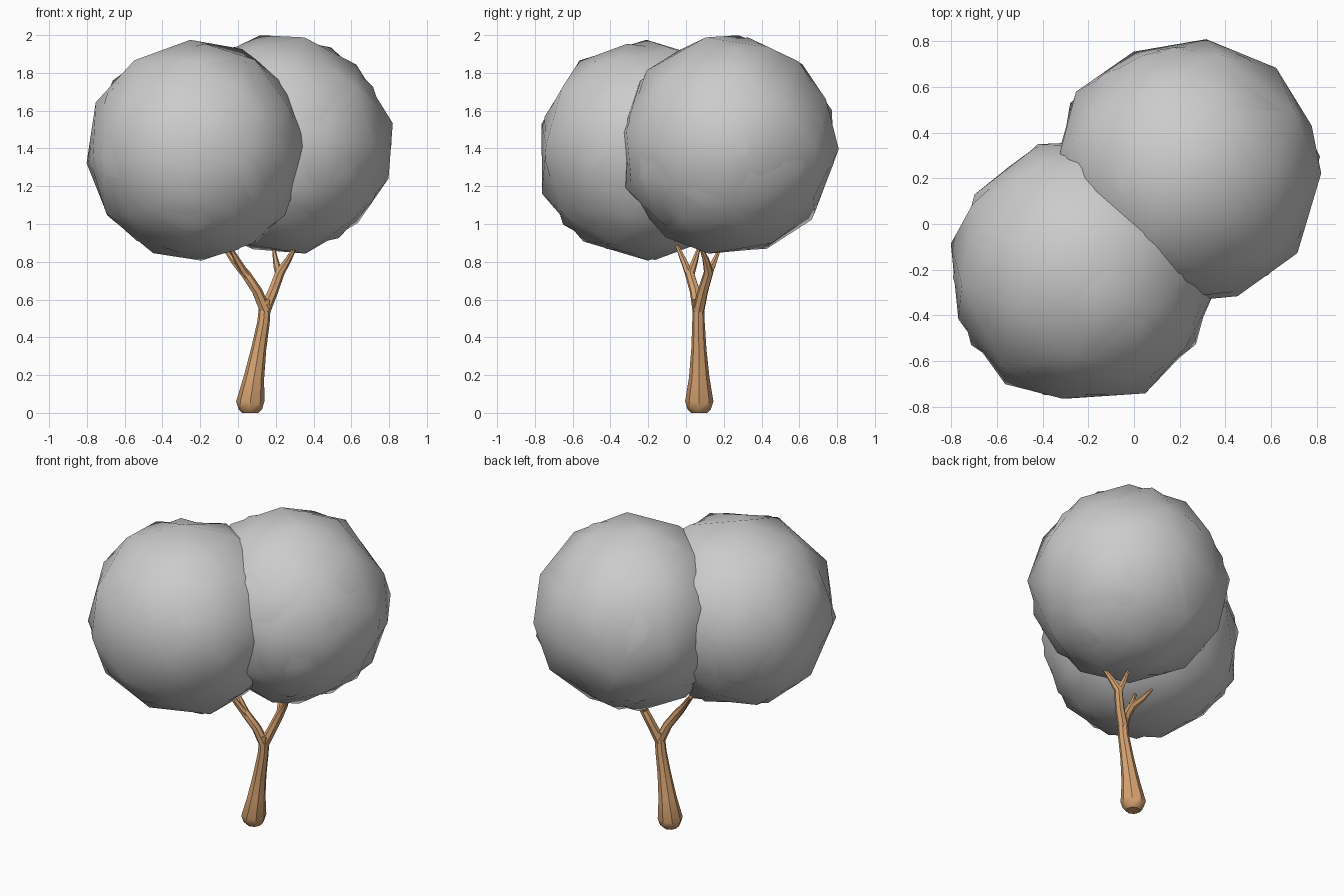
import bpy, bmesh, math, random
from mathutils import Vector, Euler

if "Cube" in bpy.data.objects:
    bpy.data.objects.remove(bpy.data.objects["Cube"])

random.seed(4)

bark = bpy.data.materials.new("bark")
bark.diffuse_color = (0.68, 0.37, 0.17, 1)
bark.use_nodes = True
bark.node_tree.nodes["Principled BSDF"].inputs["Base Color"].default_value = bark.diffuse_color


def finish(bm, name, mat=None, smooth=180):
    bmesh.ops.recalc_face_normals(bm, faces=bm.faces)
    me = bpy.data.meshes.new(name)
    bm.to_mesh(me)
    bm.free()
    ob = bpy.data.objects.new(name, me)
    bpy.context.collection.objects.link(ob)
    if mat:
        me.materials.append(mat)
    bpy.ops.object.select_all(action='DESELECT')
    bpy.context.view_layer.objects.active = ob
    ob.select_set(True)
    bpy.ops.object.shade_smooth_by_angle(angle=math.radians(smooth))
    return ob


def tube(name, pts, sides=7):
    """Tapered limb through (x, y, z, radius) points."""
    bm = bmesh.new()
    ps = [Vector(p[:3]) for p in pts]
    rings = []
    for i, p in enumerate(ps):
        d = (ps[min(i + 1, len(ps) - 1)] - ps[max(i - 1, 0)]).normalized()
        u = Vector((0, 1, 0)).cross(d).normalized()
        v = d.cross(u)
        if p.z < 0.1:
            u, v = Vector((1, 0, 0)), Vector((0, 1, 0))
        rings.append([bm.verts.new(p + pts[i][3] * (u * math.cos(a) + v * math.sin(a)))
                      for a in (2 * math.pi * k / sides for k in range(sides))])
    for a, b in zip(rings, rings[1:]):
        for k in range(sides):
            n = (k + 1) % sides
            bm.faces.new((a[k], a[n], b[n], b[k]))
    bm.faces.new(rings[0])
    bm.faces.new(rings[-1])
    return finish(bm, name, bark, 40)


def crown(name, center, radii, lo, hi):
    """Overlapping jittered low-poly leaf shells, kept inside the given bounds."""
    bm = bmesh.new()
    for r in radii:
        rot = Euler([random.uniform(0, 6.28) for _ in range(3)]).to_matrix().to_4x4()
        new = bmesh.ops.create_icosphere(bm, subdivisions=2, radius=1, matrix=rot)["verts"]
        for v in new:
            v.co += Vector([random.uniform(-0.07, 0.07) for _ in range(3)])
            p = Vector(center) + v.co.normalized() * r * random.uniform(0.98, 1.02)
            v.co = [min(max(p[i], lo[i]), hi[i]) for i in range(3)]
    return finish(bm, name)


# Trunk with a swollen foot
tube("trunk", [(0.065, 0.07, 0.0, 0.042), (0.065, 0.07, 0.02, 0.062), (0.065, 0.07, 0.06, 0.075),
               (0.085, 0.07, 0.19, 0.054), (0.11, 0.068, 0.34, 0.04), (0.135, 0.066, 0.48, 0.033),
               (0.145, 0.066, 0.60, 0.03)], 8)

# Right branch leans back, left branch leans forward; each ends in a fork
tube("right_branch", [(0.14, 0.066, 0.54, 0.032), (0.185, 0.09, 0.645, 0.028), (0.222, 0.12, 0.745, 0.026),
                      (0.265, 0.105, 0.81, 0.018), (0.31, 0.075, 0.89, 0.008)])
tube("right_twig", [(0.22, 0.115, 0.73, 0.022), (0.205, 0.14, 0.78, 0.018), (0.19, 0.175, 0.86, 0.009)], 6)
tube("left_branch", [(0.145, 0.066, 0.54, 0.032), (0.10, 0.048, 0.645, 0.028), (0.04, 0.02, 0.735, 0.026),
                     (-0.02, 0.045, 0.80, 0.018), (-0.08, 0.07, 0.88, 0.008)])
tube("left_twig", [(0.045, 0.02, 0.725, 0.022), (0.0, -0.01, 0.80, 0.018), (-0.05, -0.05, 0.89, 0.009)], 6)

# Two leafy crowns
crown("front_crown", (-0.22, -0.205, 1.39), (0.595, 0.585), (-0.82, -0.80, 0.80), (0.37, 0.38, 1.975))
crown("back_crown", (0.23, 0.225, 1.415), (0.595, 0.585), (-0.34, -0.34, 0.83), (0.82, 0.81, 2.0))
